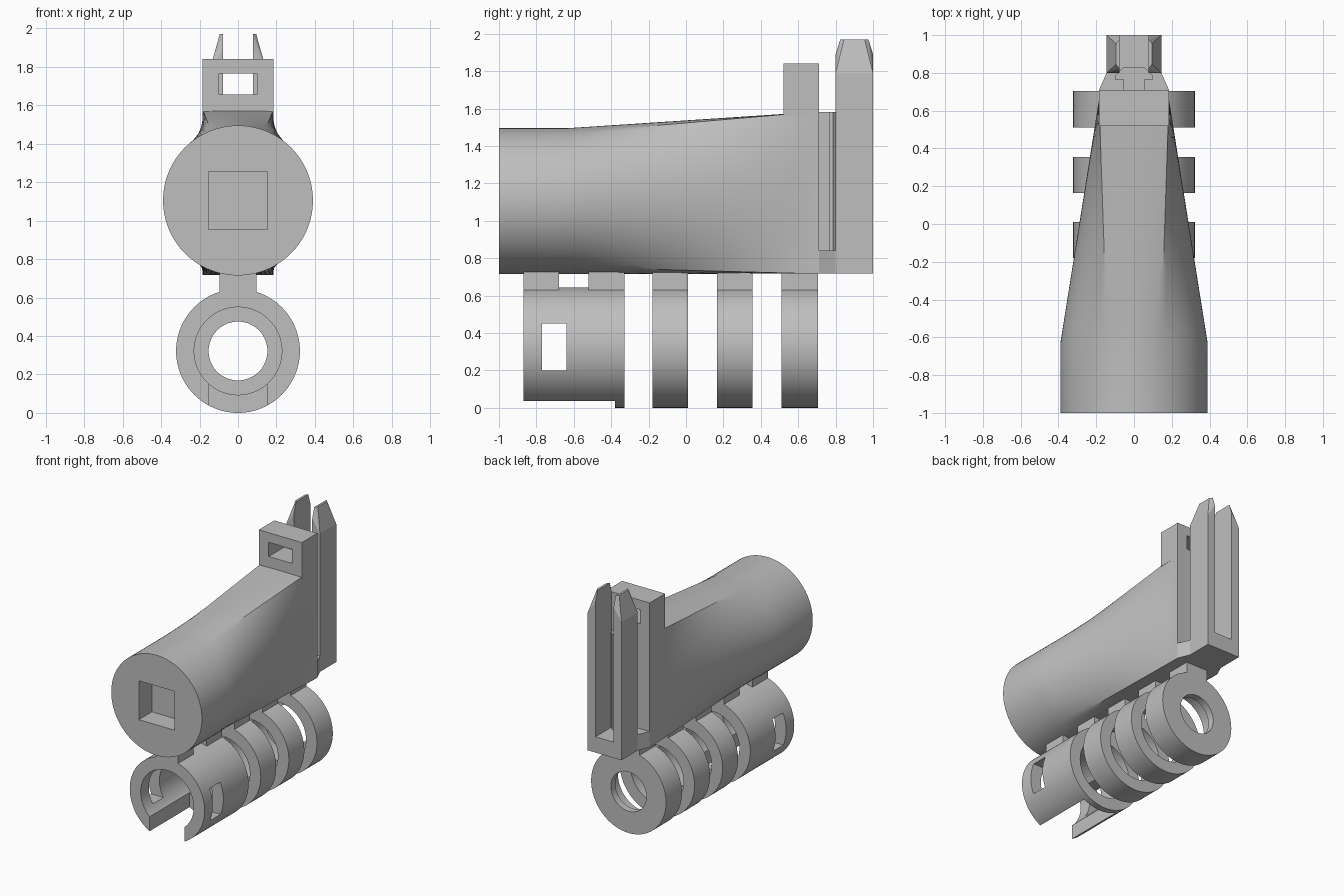
import bpy, bmesh
from math import sin, cos, pi, atan2
from mathutils import Vector

cube = bpy.data.objects.get("Cube")
if cube:
    bpy.data.objects.remove(cube, do_unlink=True)

grey = bpy.data.materials.new("plain grey")
grey.use_nodes = True
grey.diffuse_color = (0.52, 0.52, 0.52, 1)
grey.node_tree.nodes["Principled BSDF"].inputs["Base Color"].default_value = (0.52, 0.52, 0.52, 1)


def finish(name, bm):
    bmesh.ops.recalc_face_normals(bm, faces=bm.faces)
    mesh = bpy.data.meshes.new(name)
    bm.to_mesh(mesh)
    bm.free()
    mesh.materials.append(grey)
    ob = bpy.data.objects.new(name, mesh)
    bpy.context.collection.objects.link(ob)
    return ob


def activate(ob):
    bpy.ops.object.select_all(action='DESELECT')
    ob.select_set(True)
    bpy.context.view_layer.objects.active = ob


def smooth(ob, angle=30):
    activate(ob)
    bpy.ops.object.shade_smooth_by_angle(angle=angle * pi / 180)


def box(name, x, y, z):
    """Box from (min, max) pairs."""
    bm = bmesh.new()
    bmesh.ops.create_cube(bm, size=1)
    for v in bm.verts:
        v.co = [lo + (c + 0.5) * (hi - lo) for c, (lo, hi) in zip(v.co, (x, y, z))]
    return finish(name, bm)


def cut(ob, *ranges):
    """Cut a box-shaped opening into an object."""
    cutter = box("cutter", *ranges)
    cutter.hide_render = True
    mod = ob.modifiers.new("opening", 'BOOLEAN')
    mod.operation, mod.solver, mod.object = 'DIFFERENCE', 'EXACT', cutter
    activate(ob)
    bpy.ops.object.modifier_apply(modifier=mod.name)
    bpy.data.objects.remove(cutter, do_unlink=True)


def prism(name, outline, z0, z1):
    """Upright prism from half a plan outline, mirrored across x = 0."""
    plan = outline + [(-x, y) for x, y in reversed(outline)]
    bm = bmesh.new()
    face = bm.faces.new([bm.verts.new((x, y, z0)) for x, y in plan])
    top = bmesh.ops.extrude_face_region(bm, geom=[face])["geom"]
    for v in top:
        if isinstance(v, bmesh.types.BMVert):
            v.co.z = z1
    return finish(name, bm)


def skin(bm, rings, closed=False):
    """Join successive rings of vertices with quads."""
    n = len(rings[0])
    pairs = list(zip(rings, rings[1:]))
    if closed:
        pairs.append((rings[-1], rings[0]))
    for a, b in pairs:
        for i in range(n):
            j = (i + 1) % n
            bm.faces.new((a[i], a[j], b[j], b[i]))


TUBE_Z, SIDES = 0.322, 96


def tube(name, profile):
    """Lathe a closed (radius, y) profile around the lower axis."""
    bm = bmesh.new()
    rings = [[bm.verts.new((r * sin(2 * pi * i / SIDES), y, TUBE_Z + r * cos(2 * pi * i / SIDES)))
              for i in range(SIDES)] for r, y in profile]
    skin(bm, rings, closed=True)
    return finish(name, bm)


# Main body: round front blending into a rectangular rear
R, CZ = 0.39, 1.105
HALF_W, LOW, HIGH = 0.185, 0.717, 1.58
corners = [Vector(p) for p in ((HALF_W, HIGH), (HALF_W, LOW), (-HALF_W, LOW), (-HALF_W, HIGH))]
round_pts, rect_pts = [], []
for k, steps in enumerate((32, 14, 32, 14)):
    a, b = corners[k], corners[(k + 1) % 4]
    ang_a, ang_b = (atan2(p.x, p.y - CZ) for p in (a, b))
    if ang_b < ang_a:
        ang_b += 2 * pi
    for i in range(steps):
        t = i / steps
        ang = ang_a + (ang_b - ang_a) * t
        round_pts.append(Vector((R * sin(ang), CZ + R * cos(ang))))
        rect_pts.append(a.lerp(b, t))
ROWS = 14
stations = [(-1, 0)] + [(-0.63 + 1.29 * i / ROWS, i / ROWS) for i in range(ROWS + 1)] + [(0.71, 1)]
bm = bmesh.new()
rings = []
for y, t in stations:
    pts = [p.lerp(q, t) for p, q in zip(round_pts, rect_pts)]
    rings.append([bm.verts.new((p.x, y, p.y)) for p in pts])
skin(bm, rings)
bm.faces.new(rings[0])
bm.faces.new(rings[-1])
body = finish("main_body", bm)
cut(body, (-0.153, 0.153), (-1.1, -0.84), (0.953, 1.255))
smooth(body)

# Block on top of the rear with a window through it
block = box("top_block", (-0.185, 0.185), (0.52, 0.71), (1.56, 1.84))
cut(block, (-0.1, 0.1), (0.4, 0.8), (1.655, 1.765))

# Rear rail: foot, T-shaped key and two pointed prongs
prism("rail_foot", [(HALF_W, 0.7), (HALF_W, 0.71), (0.145, 0.8), (0.145, 1.0)], LOW, 0.84)
prism("rail_key", [(0.055, 0.7), (0.055, 0.765), (0.1, 0.765), (0.1, 0.785), (0.055, 0.83)], 0.83, HIGH)
bm = bmesh.new()
for y, side in ((0.8, 1), (1.0, -1)):
    for x, dy, z in ((0.078, 0, 0.83), (0.145, 0, 0.83), (0.078, 0, 1.89), (0.145, 0, 1.79),
                     (0.078, 0.025, 1.97), (0.095, 0.045, 1.97)):
        bm.verts.new((x, y + side * dy, z))
bmesh.ops.convex_hull(bm, input=bm.verts)
prongs = finish("rail_prongs", bm)
prongs.modifiers.new("mirror", 'MIRROR')

# Lower holder: slotted front tube, two rings and a lipped rear ring
OUT, BORE, HOLE = 0.322, 0.228, 0.153


def plain(y0, y1):
    return [(OUT, y0), (OUT, y1), (BORE, y1), (BORE, y0)]


front = tube("front_tube", plain(-0.87, -0.33))
cut(front, (-0.15, 0.15), (-1, -0.38), (-0.1, 0.3))
cut(front, (-0.5, 0.5), (-0.77, -0.64), (0.2, 0.45))
rings = [front,
         tube("holder_ring_front", plain(-0.18, 0.01)),
         tube("holder_ring_middle", plain(0.165, 0.355)),
         tube("holder_ring_rear", [(OUT, 0.51), (OUT, 0.705), (HOLE, 0.705),
                                   (HOLE, 0.65), (BORE, 0.65), (BORE, 0.51)])]
for ob in rings:
    smooth(ob)

# Necks joining the holder to the body
for i, span in enumerate(((-0.87, -0.68), (-0.52, -0.33), (-0.18, 0.01), (0.165, 0.355), (0.51, 0.705))):
    box(f"neck_{i + 1}", (-0.095, 0.095), span, (0.6, 0.73))
